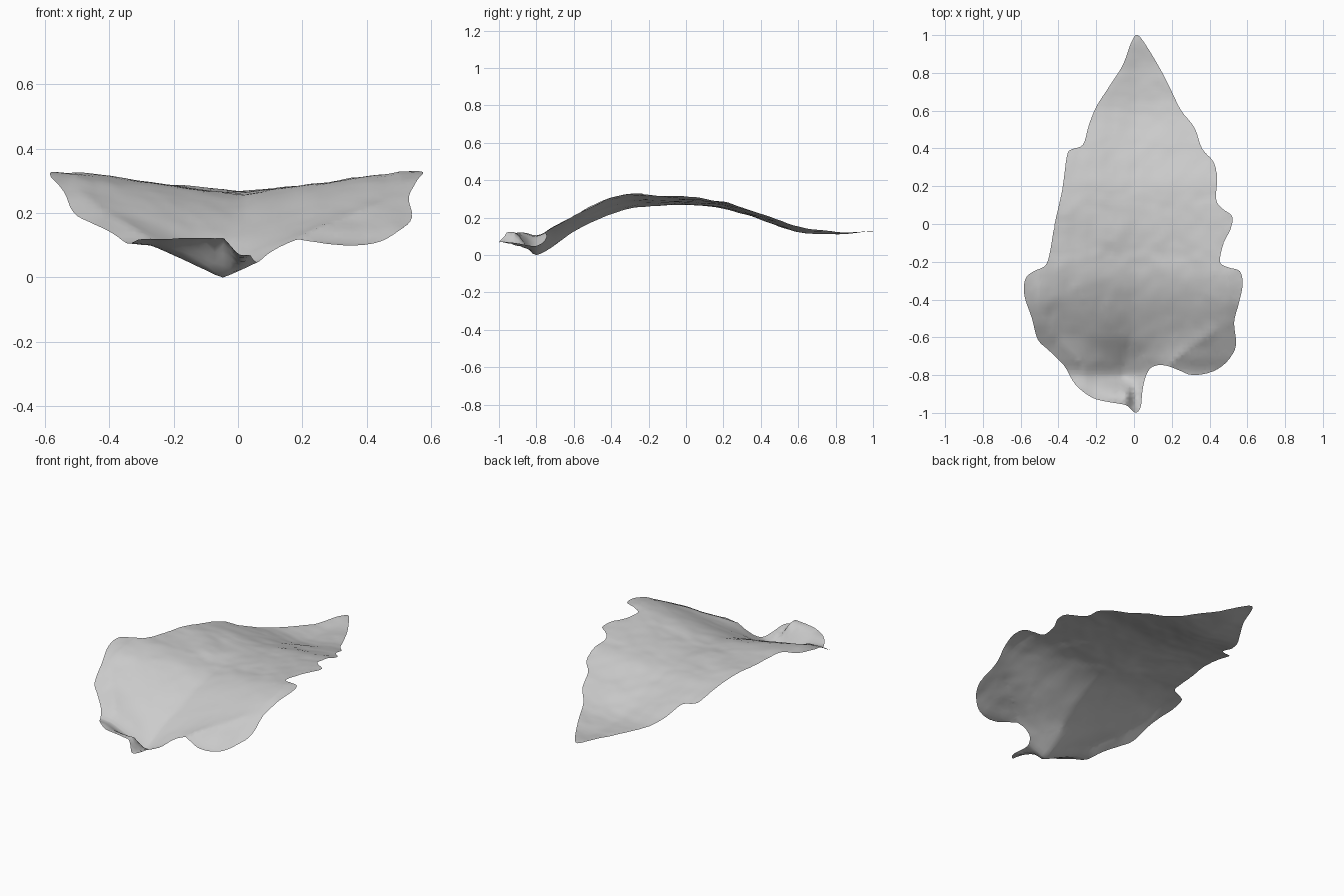
import bpy, bmesh, math
from mathutils import Vector, noise

cube = bpy.data.objects.get("Cube")
if cube:
    bpy.data.objects.remove(cube, do_unlink=True)

# Leaf outline, clockwise from the tip
OUTLINE = [
    (.02, 1), (.08, .92), (.15, .8), (.2, .7), (.25, .6), (.32, .51), (.36, .4), (.42, .33),
    (.44, .25), (.435, .13), (.47, .08), (.52, .04), (.51, -.03), (.475, -.1), (.455, -.2),
    (.5, -.23), (.56, -.25), (.575, -.32), (.555, -.42), (.53, -.52), (.54, -.64), (.5, -.72),
    (.42, -.78), (.31, -.8), (.24, -.775), (.17, -.75), (.1, -.755), (.065, -.8), (.045, -.88),
    (.035, -.97), (.005, -.998), (-.04, -.96), (-.12, -.945), (-.22, -.92), (-.31, -.85),
    (-.37, -.75), (-.45, -.67), (-.51, -.61), (-.54, -.5), (-.58, -.38), (-.575, -.29),
    (-.53, -.25), (-.47, -.22), (-.445, -.15), (-.42, 0), (-.38, .18), (-.355, .36),
    (-.33, .395), (-.27, .42), (-.24, .52), (-.2, .62), (-.13, .73), (-.06, .84), (-.015, .96)]

# Rows along the leaf: y, height of the midrib, height of the margin
PROFILE = [
    (-1, .05, .10), (-.9, .015, .12), (-.8, 0, .10), (-.7, .05, .15), (-.6, .12, .205),
    (-.5, .175, .26), (-.4, .215, .305), (-.28, .25, .325), (-.15, .26, .32), (0, .265, .31),
    (.2, .245, .28), (.4, .185, .22), (.6, .12, .155), (.8, .11, .13), (1, .12, .12)]


def spline(a, b, c, d, t):
    """Catmull-Rom value between b and c."""
    return .5 * (2 * b + (c - a) * t + (2 * a - 5 * b + 4 * c - d) * t * t
                 + (3 * b - a - 3 * c + d) * t ** 3)


def smooth(t):
    t = min(1, max(0, t))
    return t * t * (3 - 2 * t)


def profile(y):
    """Midrib and margin heights at y."""
    n = len(PROFILE)
    i = max((k for k in range(n - 1) if PROFILE[k][0] <= y), default=0)
    a, b, c, d = (PROFILE[min(n - 1, max(0, i + k))] for k in (-1, 0, 1, 2))
    t = min(1, max(0, (y - b[0]) / (c[0] - b[0])))
    return [spline(a[k], b[k], c[k], d[k], t) for k in (1, 2)]


def height(x, y):
    mid, edge = profile(y)
    base = smooth((-.45 - y) / .35)               # 1 near the stalk
    d = abs(x + .05 * base)
    width = .22 * base + (.5 - .3 * max(0, y)) * (1 - base)
    z = mid + (edge - mid) * min(1, d / width) ** 1.1
    # Curled-up rim at the stalk end
    curl = smooth((-.8 - y) / .13) * smooth((.02 - x) / .07)
    z += (.12 - z) * curl
    # Gentle crumpling
    z += .006 * noise.noise(Vector((x * 7, y * 7, 1)))
    return z + .003 * noise.noise(Vector((x * 16, y * 16, 5)))


# Fill the smoothed outline, cut it into a grid, then bend it
bm = bmesh.new()
n = len(OUTLINE)
ring = []
for i in range(n):
    p = [OUTLINE[(i + k) % n] for k in (-1, 0, 1, 2)]
    for s in range(4):
        ring.append(bm.verts.new((spline(*[q[0] for q in p], s / 4),
                                  spline(*[q[1] for q in p], s / 4), 0)))
face = bm.faces.new(ring)
bmesh.ops.triangulate(bm, faces=[face])
STEP = .025
for axis, count in ((Vector((1, 0, 0)), 24), (Vector((0, 1, 0)), 40)):
    for k in range(-count, count + 1):
        bmesh.ops.bisect_plane(bm, geom=bm.verts[:] + bm.edges[:] + bm.faces[:], dist=1e-5,
                               plane_co=axis * (k * STEP + .003), plane_no=axis)
bmesh.ops.remove_doubles(bm, verts=bm.verts[:], dist=.002)
bmesh.ops.dissolve_limit(bm, angle_limit=.001, verts=[], edges=[
    e for e in bm.edges if len(e.link_faces) == 2
    and abs(e.verts[0].co.x - e.verts[1].co.x) > 1e-4
    and abs(e.verts[0].co.y - e.verts[1].co.y) > 1e-4])
bmesh.ops.triangulate(bm, faces=bm.faces[:])
for v in bm.verts:
    v.co.z = height(v.co.x, v.co.y)
low = min(v.co.z for v in bm.verts)
for v in bm.verts:
    v.co.z -= low
bm.normal_update()
for f in bm.faces:
    if f.normal.z < 0:
        f.normal_flip()

mesh = bpy.data.meshes.new("leaf")
bm.to_mesh(mesh)
bm.free()
leaf = bpy.data.objects.new("leaf", mesh)
bpy.context.collection.objects.link(leaf)

# Plain pale grey
mat = bpy.data.materials.new("pale grey")
mat.use_nodes = True
color = (.6, .6, .6, 1)
mat.diffuse_color = color
mat.node_tree.nodes["Principled BSDF"].inputs["Base Color"].default_value = color
mesh.materials.append(mat)

bpy.context.view_layer.objects.active = leaf
leaf.select_set(True)
bpy.ops.object.shade_smooth_by_angle(angle=math.radians(50))
